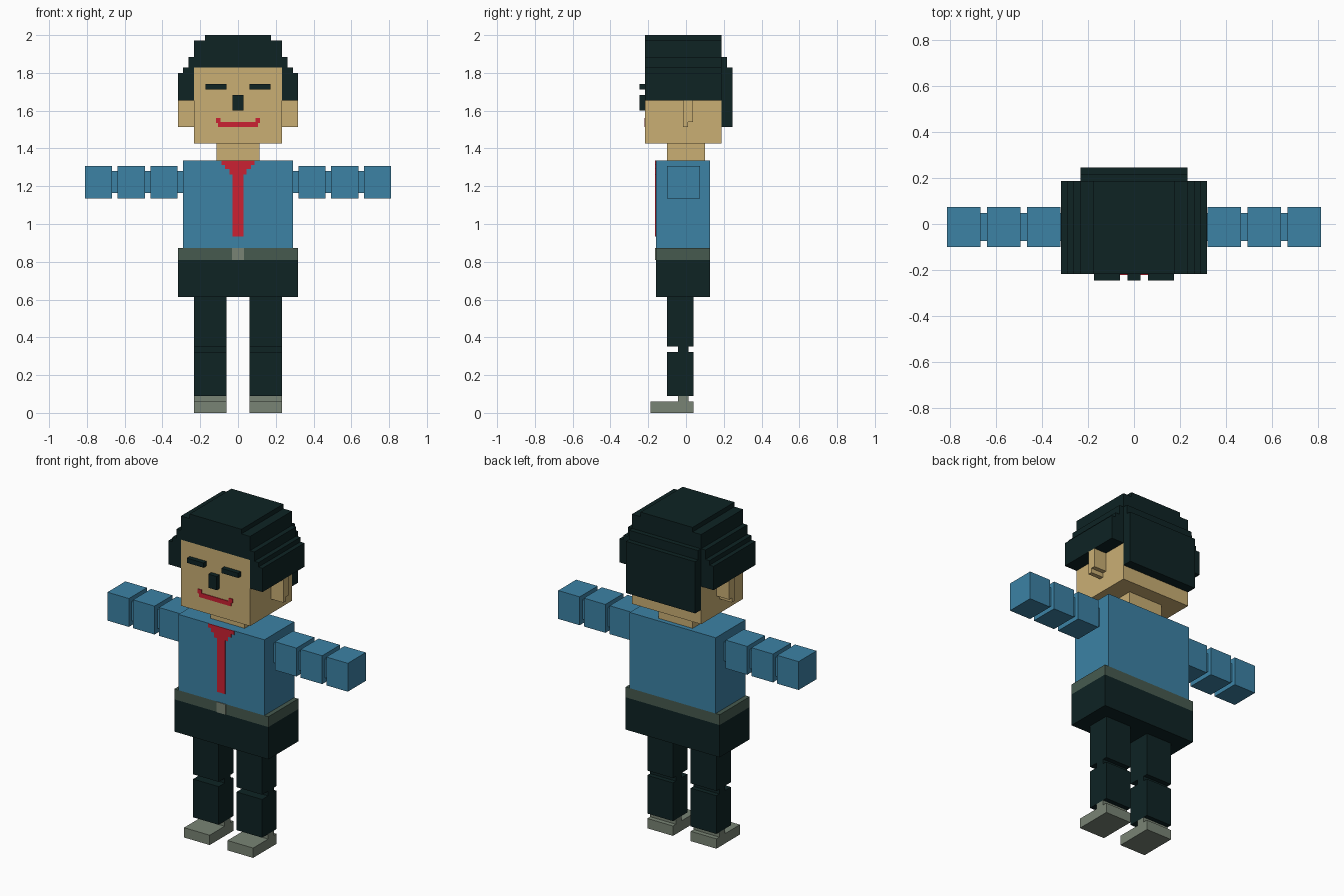
import bpy
import bmesh

if "Cube" in bpy.data.objects:
    bpy.data.objects.remove(bpy.data.objects["Cube"])


def material(name, r, g, b):
    def lin(c):
        c /= 255
        return c / 12.92 if c <= 0.04045 else ((c + 0.055) / 1.055) ** 2.4
    m = bpy.data.materials.new(name)
    m.diffuse_color = (lin(r), lin(g), lin(b), 1)
    m.use_nodes = True
    m.node_tree.nodes["Principled BSDF"].inputs["Base Color"].default_value = m.diffuse_color
    return m


DARK = material("dark_green_black", 14, 35, 36)
SKIN = material("skin_tan", 202, 175, 116)
BLUE = material("shirt_blue", 60, 130, 165)
RED = material("tie_red", 203, 33, 50)
BELT = material("belt_green", 70, 90, 79)
GREY = material("shoe_grey", 121, 132, 117)


def part(name, mat, boxes, mirror=False):
    """One object from boxes given as (x0, x1, y0, y1, z0, z1)."""
    if mirror:
        boxes = boxes + [(-b[1], -b[0]) + b[2:] for b in boxes]
    bm = bmesh.new()
    for x0, x1, y0, y1, z0, z1 in boxes:
        verts = bmesh.ops.create_cube(bm, size=1)["verts"]
        bmesh.ops.scale(bm, verts=verts, vec=(x1 - x0, y1 - y0, z1 - z0))
        bmesh.ops.translate(bm, verts=verts,
                            vec=((x0 + x1) / 2, (y0 + y1) / 2, (z0 + z1) / 2))
    mesh = bpy.data.meshes.new(name)
    bm.to_mesh(mesh)
    bm.free()
    mesh.materials.append(mat)
    obj = bpy.data.objects.new(name, mesh)
    bpy.context.collection.objects.link(obj)
    return obj


def slab(half_width, y0, y1, z0, z1):
    """A box centred on x = 0."""
    return (-half_width, half_width, y0, y1, z0, z1)


# Head, neck and stepped ears
FACE, BACK = -0.217, 0.187
part("head", SKIN, [slab(0.233, FACE, BACK, 1.425, 1.828)])
part("neck", SKIN, [slab(0.115, -0.10, 0.10, 1.335, 1.425)])
part("ears", SKIN, [(0.233, 0.317, -0.015, 0.037, 1.54, 1.655),
                    (0.233, 0.317, -0.015, 0.011, 1.513, 1.54)], mirror=True)

# Hair: stepped cap, sides over the ears, and back
part("hair_cap", DARK, [slab(0.262, FACE, BACK, 1.828, 1.885),
                        slab(0.233, FACE, BACK, 1.885, 1.972),
                        slab(0.175, FACE, BACK, 1.972, 2.0)])
part("hair_sides", DARK, [(0.233, 0.317, FACE, BACK, 1.655, 1.80),
                          (0.233, 0.29, FACE, BACK, 1.80, 1.828)], mirror=True)
part("hair_back", DARK, [slab(0.233, BACK, 0.245, 1.513, 1.828),
                         slab(0.233, BACK, 0.216, 1.828, 1.885)])

# Raised face details
part("eyebrows", DARK, [(0.06, 0.173, -0.245, FACE, 1.713, 1.742)], mirror=True)
part("nose", DARK, [slab(0.028, -0.245, FACE, 1.60, 1.683)])
part("mouth", RED, [slab(0.107, FACE - 0.004, FACE, 1.513, 1.54),
                    (-0.117, -0.092, FACE - 0.004, FACE, 1.534, 1.56),
                    (0.092, 0.117, FACE - 0.004, FACE, 1.534, 1.56)])

# Torso, tie, belt and hips
FRONT, REAR = -0.16, 0.128
part("torso", BLUE, [slab(0.29, FRONT, REAR, 0.873, 1.335)])
tie = [(0.088, 1.312, 1.335), (0.068, 1.29, 1.312),
       (0.046, 1.262, 1.29), (0.028, 0.935, 1.262)]
part("tie", RED, [slab(w, FRONT - 0.004, FRONT, z0, z1) for w, z0, z1 in tie])
part("belt", BELT, [slab(0.317, FRONT, REAR, 0.81, 0.873)])
part("buckle", GREY, [slab(0.031, FRONT - 0.004, FRONT, 0.81, 0.873)])
part("hips", DARK, [slab(0.317, FRONT, REAR, 0.613, 0.81)])

# Arms: three blocks each, linked by thinner joints
part("arm_blocks", BLUE, [(x, x + 0.145, -0.10, 0.073, 1.135, 1.308)
                          for x in (0.319, 0.493, 0.666)], mirror=True)
part("arm_joints", BLUE, [(x, x + 0.029, -0.073, 0.047, 1.163, 1.28)
                          for x in (0.29, 0.464, 0.637)], mirror=True)

# Legs with thin knees, then ankles and shoes
X0, X1 = 0.06, 0.233
part("legs", DARK, [(X0, X1, -0.10, 0.04, 0.352, 0.613),
                    (X0, X1, -0.043, 0.012, 0.323, 0.352),
                    (X0, X1, -0.10, 0.04, 0.09, 0.323)], mirror=True)
part("shoes", GREY, [(X0, X1, -0.043, 0.012, 0.06, 0.09),
                     (X0, X1, -0.187, 0.04, 0.0, 0.06)], mirror=True)
